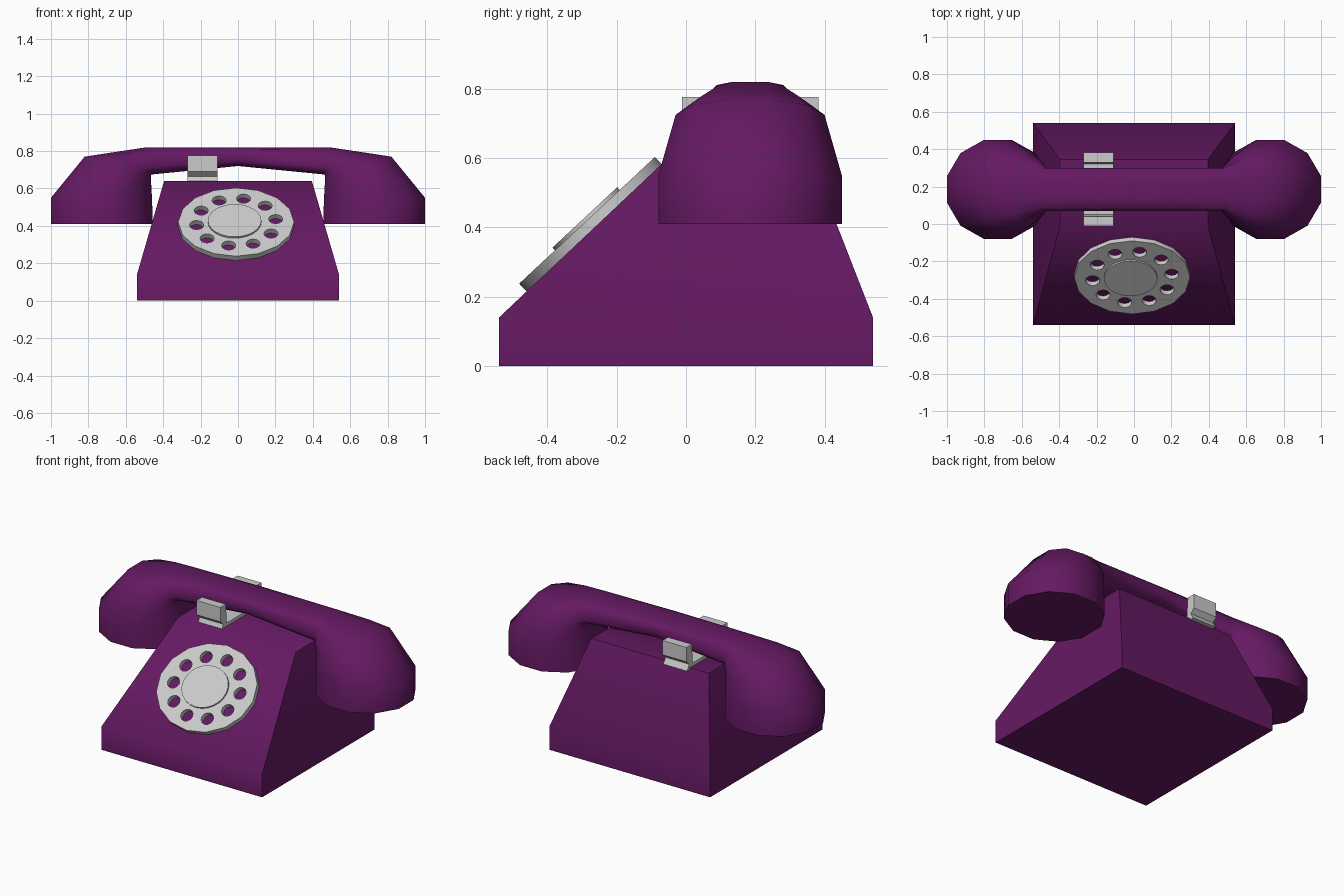
import bpy, bmesh, math
from mathutils import Vector

if "Cube" in bpy.data.objects:
    bpy.data.objects.remove(bpy.data.objects["Cube"])


def material(name, color):
    m = bpy.data.materials.new(name)
    m.diffuse_color = color
    m.use_nodes = True
    m.node_tree.nodes["Principled BSDF"].inputs["Base Color"].default_value = m.diffuse_color
    return m


PURPLE = material("purple_plastic", (0.13, 0.01, 0.125, 1))
SILVER = material("silver_metal", (0.75, 0.72, 0.72, 1))


def finish(obj, mat, angle):
    obj.data.materials.clear()
    obj.data.materials.append(mat)
    bpy.ops.object.select_all(action='DESELECT')
    obj.select_set(True)
    bpy.context.view_layer.objects.active = obj
    bpy.ops.object.shade_smooth_by_angle(angle=math.radians(angle))


def loft(name, rings, mat, angle):
    """Skin a list of equal-length closed rings and cap both ends."""
    bm = bmesh.new()
    loops = [[bm.verts.new(p) for p in ring] for ring in rings]
    n = len(rings[0])
    for a, b in zip(loops, loops[1:]):
        for i in range(n):
            j = (i + 1) % n
            bm.faces.new((a[i], a[j], b[j], b[i]))
    bm.faces.new(loops[0])
    bm.faces.new(loops[-1])
    bmesh.ops.recalc_face_normals(bm, faces=bm.faces)
    me = bpy.data.meshes.new(name)
    bm.to_mesh(me)
    bm.free()
    obj = bpy.data.objects.new(name, me)
    bpy.context.collection.objects.link(obj)
    finish(obj, mat, angle)
    return obj


# Body: square plinth with a sloping upper part
def rect(hx, y0, y1, z):
    return [(-hx, y0, z), (hx, y0, z), (hx, y1, z), (-hx, y1, z)]


loft("body", [rect(0.54, -0.54, 0.54, 0), rect(0.54, -0.54, 0.54, 0.14),
              rect(0.395, -0.01, 0.345, 0.64)], PURPLE, 60)


# Handset: cross-sections swept up from one cup, along the grip, down to the other
def section(outer, inner, half_width, power, side):
    o, i = Vector(outer), Vector(inner)
    c, u = (o + i) / 2, (o - i) / 2
    ring = []
    for k in range(12):
        t = 2 * math.pi * (k + 0.5) / 12
        a, b = (math.copysign(abs(f) ** power, f) for f in (math.cos(t), math.sin(t)))
        p = c + u * a / math.cos(math.pi / 12) ** power
        ring.append((side * p.x, 0.185 + half_width * b / math.cos(math.pi / 12) ** power, p.y))
    return ring


half = [((1.0, 0.41), (0.455, 0.41), 0.265, 1.0),
        ((1.0, 0.55), (0.46, 0.55), 0.265, 1.0),
        ((0.82, 0.77), (0.465, 0.64), 0.215, 0.9),
        ((0.67, 0.793), (0.465, 0.67), 0.175, 0.75),
        ((0.49, 0.82), (0.46, 0.675), 0.115, 0.6)]
middle = ((0, 0.82), (0, 0.72), 0.115, 0.6)
rings = [section(*s, 1) for s in half] + [section(*middle, 1)]
rings += [section(*s, -1) for s in reversed(half)]
loft("handset", rings, PURPLE, 60)

# Cradle: one U-shaped bracket holding the grip
front = [(0.05, 0.66), (0.04, 0.777), (-0.012, 0.777), (-0.012, 0.69), (0.015, 0.665), (0.0, 0.63)]
back = [(0.365 - y, z) for y, z in reversed(front)]
profile = front + [(y + 0.01 if z < 0.65 else y + 0.005, z) for y, z in back]
loft("cradle", [[(x, y, z) for y, z in profile] for x in (-0.27, -0.11)], SILVER, 30)

# Finger wheel: flat disc with ten round holes, lying on the sloping front
curve = bpy.data.curves.new("finger_wheel", 'CURVE')
curve.dimensions = '2D'
curve.fill_mode = 'BOTH'
curve.extrude = 0.02


def ellipse(cx, cy, rx, ry, sides):
    s = curve.splines.new('POLY')
    s.points.add(sides - 1)
    for k, p in enumerate(s.points):
        t = 2 * math.pi * k / sides
        p.co = (cx + rx * math.cos(t), cy + ry * math.sin(t), 0, 1)
    s.use_cyclic_u = True


ellipse(0, 0, 0.31, 0.268, 16)
for k in range(10):
    t = 2 * math.pi * (k + 0.2) / 10
    ellipse(0.213 * math.cos(t), 0.187 * math.sin(t), 0.038, 0.036, 12)
TILT = math.radians(43)
wheel = bpy.data.objects.new("finger_wheel", curve)
bpy.context.collection.objects.link(wheel)
wheel.location = (-0.01, -0.272, 0.406)
wheel.rotation_euler.x = TILT
bpy.context.view_layer.objects.active = wheel
wheel.select_set(True)
bpy.ops.object.convert(target='MESH')
wheel = bpy.context.object
bm = bmesh.new()
bm.from_mesh(wheel.data)
bmesh.ops.remove_doubles(bm, verts=bm.verts, dist=0.0005)
bmesh.ops.recalc_face_normals(bm, faces=bm.faces)
bm.to_mesh(wheel.data)
bm.free()
finish(wheel, SILVER, 40)

# Centre cap of the dial
bpy.ops.mesh.primitive_cylinder_add(vertices=24, radius=1, depth=1)
cap = bpy.context.object
cap.name = "dial_cap"
cap.scale = (0.143, 0.128, 0.03)
cap.rotation_euler.x = TILT
cap.location = (-0.018, -0.282, 0.418)
finish(cap, SILVER, 40)
